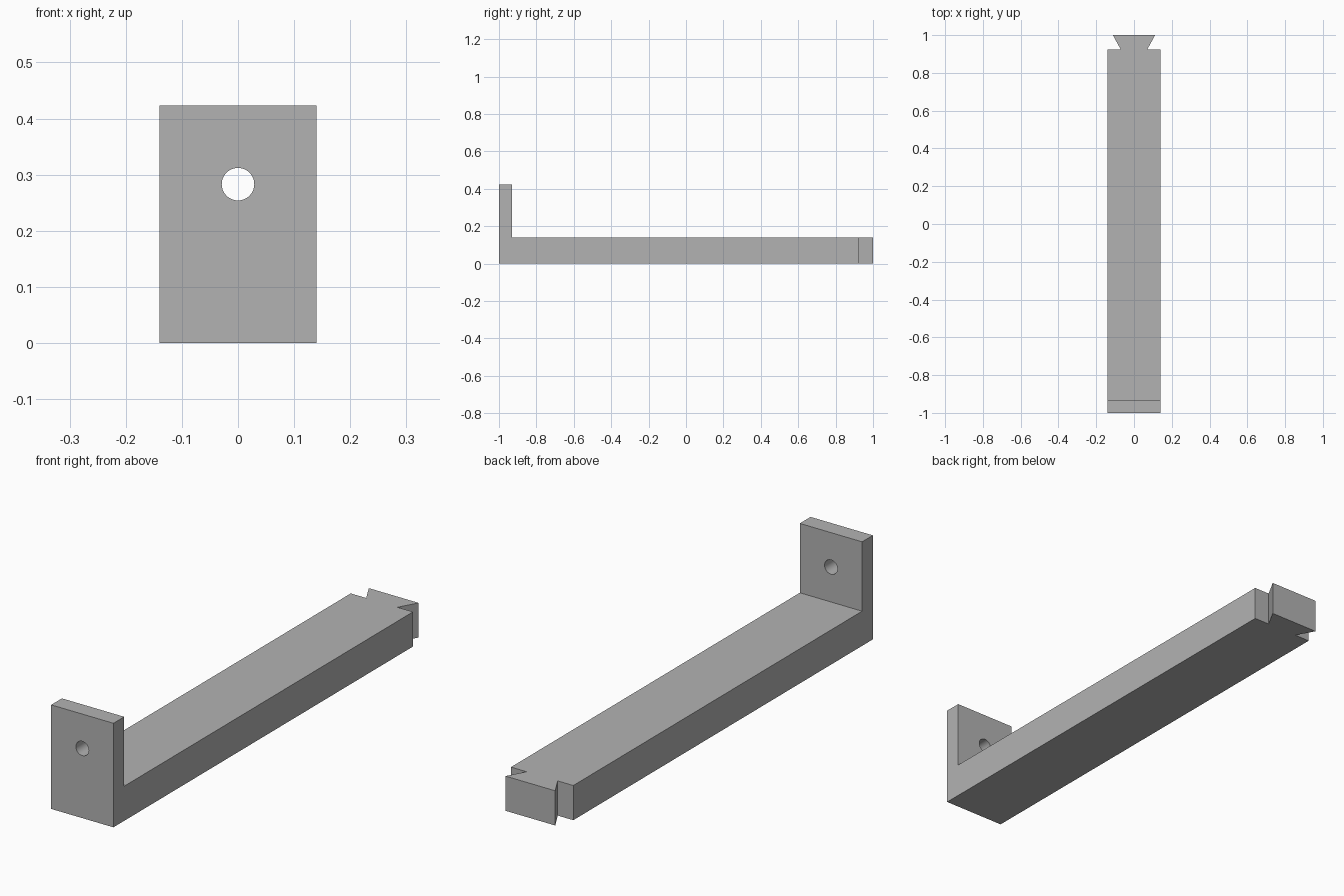
import bpy
import bmesh
from math import radians
from mathutils import Matrix

if "Cube" in bpy.data.objects:
    bpy.data.objects.remove(bpy.data.objects["Cube"], do_unlink=True)

HALF_W = 0.14      # half width of arm and plate
ARM_H = 0.141      # arm thickness
PLATE_H = 0.423    # upright plate height
PLATE_Y = -0.931   # back face of the plate
SHOULDER_Y = 0.924 # where the dovetail starts
NECK, TAIL = 0.07, 0.112

grey = bpy.data.materials.new("plain grey")
grey.use_nodes = True
grey.diffuse_color = (0.45, 0.45, 0.45, 1)
grey.node_tree.nodes["Principled BSDF"].inputs["Base Color"].default_value = grey.diffuse_color


def make_object(name, bm):
    bmesh.ops.recalc_face_normals(bm, faces=bm.faces)
    mesh = bpy.data.meshes.new(name)
    bm.to_mesh(mesh)
    bm.free()
    mesh.materials.append(grey)
    obj = bpy.data.objects.new(name, mesh)
    bpy.context.collection.objects.link(obj)
    return obj


def extrude_up(bm, face, height):
    """Extrude a face upward and return its new top face."""
    new = bmesh.ops.extrude_face_region(bm, geom=[face])["geom"]
    verts = [v for v in new if isinstance(v, bmesh.types.BMVert)]
    bmesh.ops.translate(bm, verts=verts, vec=(0, 0, height))
    return next(f for f in new if isinstance(f, bmesh.types.BMFace))


# Arm with dovetail end: half outline, mirrored, then extruded
half = [(HALF_W, -1), (HALF_W, SHOULDER_Y), (NECK, SHOULDER_Y), (TAIL, 1)]
outline = half + [(-x, y) for x, y in reversed(half)]
bm = bmesh.new()
base = bm.faces.new([bm.verts.new((x, y, 0)) for x, y in outline])
top = extrude_up(bm, base, ARM_H)

# Upright plate: split the front strip off the arm top and raise it
bmesh.ops.bisect_plane(bm, geom=[top] + list(top.edges) + list(top.verts),
                       plane_co=(0, PLATE_Y, 0), plane_no=(0, 1, 0))
bm.faces.ensure_lookup_table()
strip = next(f for f in bm.faces
             if all(v.co.z > ARM_H / 2 and v.co.y < PLATE_Y + 0.001 for v in f.verts))
extrude_up(bm, strip, PLATE_H - ARM_H)
if not any(f.normal.z < -0.9 for f in bm.faces) and base.is_valid is False:
    bm.faces.new([v for v in bm.verts if v.co.z == 0])
stale = [f for f in bm.faces if all(len(e.link_faces) > 2 for e in f.edges)]
bmesh.ops.delete(bm, geom=stale, context='FACES_ONLY')
bmesh.ops.dissolve_limit(bm, angle_limit=radians(1), verts=bm.verts, edges=bm.edges)
bracket = make_object("dovetail_bracket", bm)

# Screw hole through the plate
bm = bmesh.new()
bmesh.ops.create_cone(bm, cap_ends=True, segments=48, radius1=0.029, radius2=0.029,
                      depth=0.3,
                      matrix=Matrix.Translation((0, -0.965, 0.283)) @ Matrix.Rotation(radians(90), 4, 'X'))
cutter = make_object("hole_cutter", bm)
cutter.hide_render = True

cut = bracket.modifiers.new("screw hole", 'BOOLEAN')
cut.operation = 'DIFFERENCE'
cut.solver = 'EXACT'
cut.object = cutter
bpy.ops.object.select_all(action='DESELECT')
bracket.select_set(True)
bpy.context.view_layer.objects.active = bracket
bpy.ops.object.modifier_apply(modifier=cut.name)
bpy.data.objects.remove(cutter, do_unlink=True)
bpy.ops.object.shade_smooth_by_angle(angle=radians(30))
